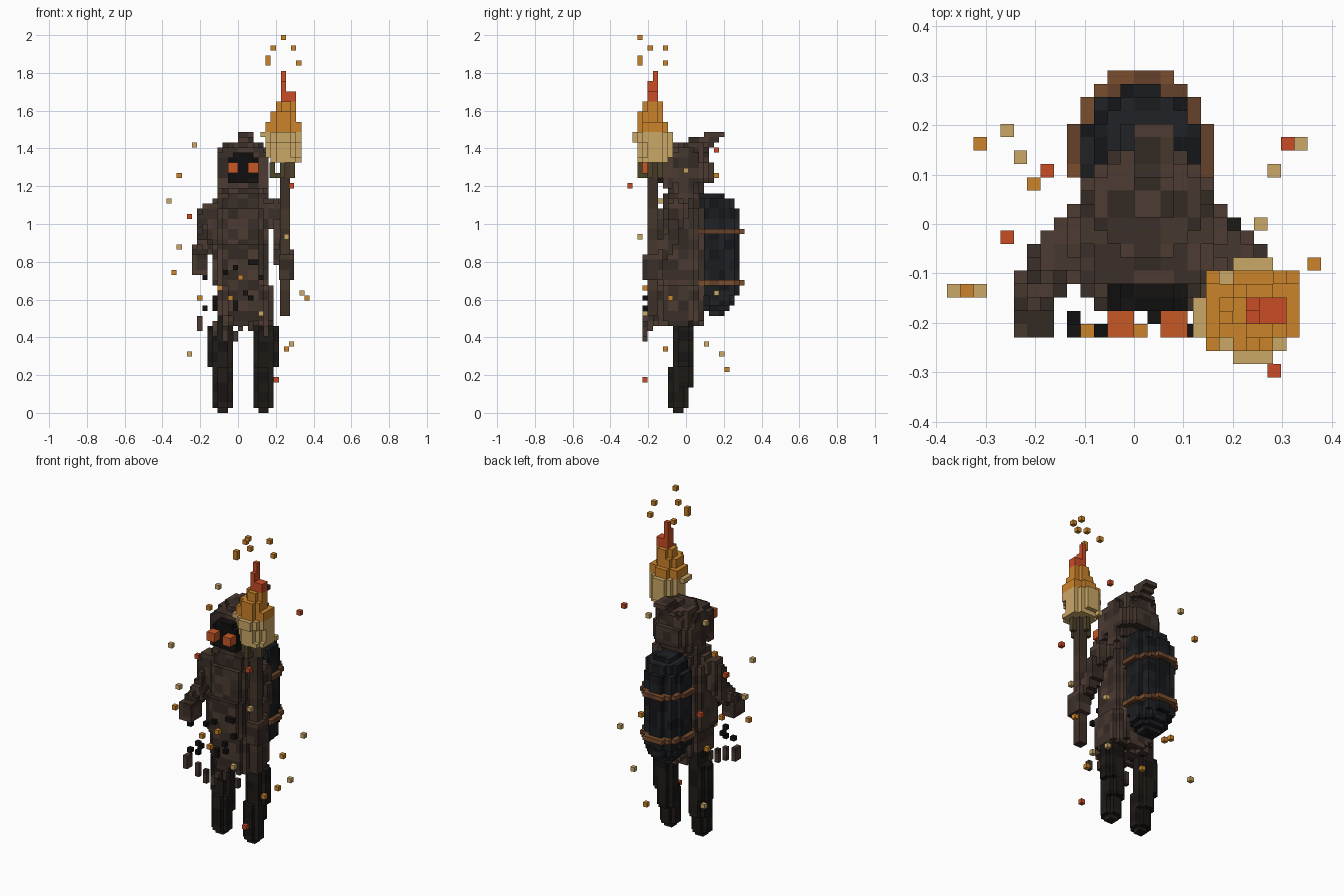
import bpy, bmesh, random
from mathutils import Vector

if "Cube" in bpy.data.objects:
    bpy.data.objects.remove(bpy.data.objects["Cube"])

V = 2 / 74                      # voxel edge length
random.seed(7)


def palette(name, hexes):
    mats = []
    for n, h in enumerate(hexes):
        m = bpy.data.materials.new(f"{name}_{n}")
        srgb = [int(h[i:i + 2], 16) / 255 for i in (0, 2, 4)]
        m.diffuse_color = [((c + 0.055) / 1.055) ** 2.4 for c in srgb] + [1]
        m.use_nodes = True
        m.node_tree.nodes["Principled BSDF"].inputs["Base Color"].default_value = m.diffuse_color
        mats.append(m)
    return mats


CLOTH = palette("cloth", ["3b2f2a", "46382f", "342923", "4d3b32"])
DARK = palette("dark", ["100f0f", "151312"])
LEG = palette("leg", ["171412", "1d1915", "211c18"])
PACK = palette("pack", ["1b1c1f", "202226", "151619"])
STRAP = palette("strap", ["7a4d2e", "65412a"])
WOOD = palette("wood", ["3d3028", "46372c"])
OLIVE = palette("olive", ["4c4428"])
CREAM = palette("cream", ["cba868"])
AMBER = palette("amber", ["cb832a"])
RED = palette("red", ["c84c26"])
EYE = palette("eye", ["c65826"])

DIRS = {(1, 0, 0): ((1, 0, 0), (1, 1, 0), (1, 1, 1), (1, 0, 1)),
        (-1, 0, 0): ((0, 0, 0), (0, 0, 1), (0, 1, 1), (0, 1, 0)),
        (0, 1, 0): ((0, 1, 0), (0, 1, 1), (1, 1, 1), (1, 1, 0)),
        (0, -1, 0): ((0, 0, 0), (1, 0, 0), (1, 0, 1), (0, 0, 1)),
        (0, 0, 1): ((0, 0, 1), (1, 0, 1), (1, 1, 1), (0, 1, 1)),
        (0, 0, -1): ((0, 0, 0), (0, 1, 0), (1, 1, 0), (1, 0, 0))}


def build(name, cells, mats, shift=0.0):
    """Mesh the outer faces of a set of voxels, with mottled colour patches."""
    bm, verts, tint = bmesh.new(), {}, {}
    for c in sorted(cells):
        patch = tuple(a // 2 for a in c)
        if patch not in tint:
            tint[patch] = random.randrange(len(mats))
        for d, corners in DIRS.items():
            if tuple(a + b for a, b in zip(c, d)) in cells:
                continue
            face = []
            for q in corners:
                p = tuple(a + b for a, b in zip(c, q))
                if p not in verts:
                    verts[p] = bm.verts.new(((p[0] + shift) * V, (p[1] - 11.5) * V, p[2] * V))
                face.append(verts[p])
            bm.faces.new(face).material_index = tint[patch]
    me = bpy.data.meshes.new(name)
    bm.to_mesh(me)
    bm.free()
    for m in mats:
        me.materials.append(m)
    bpy.context.collection.objects.link(bpy.data.objects.new(name, me))


def slab(k0, k1, i0, i1, j0, j1, power=3):
    """Stack of rounded-rectangle layers between voxel edges."""
    cx, cy, rx, ry = (i0 + i1) / 2, (j0 + j1) / 2, (i1 - i0) / 2, (j1 - j0) / 2
    return {(i, j, k) for k in range(k0, k1) for i in range(i0, i1) for j in range(j0, j1)
            if abs((i + .5 - cx) / rx) ** power + abs((j + .5 - cy) / ry) ** power <= 1}


def slabs(*rows):
    return set().union(*(slab(*r) for r in rows))


def limb(points, r):
    """Voxels within radius r of a path."""
    out = set()
    for a, b in zip(points, points[1:]):
        a, b = Vector(a), Vector(b)
        for s in range(25):
            p = a.lerp(b, s / 24)
            lo = [int(x - r) - 1 for x in p]
            out |= {(i, j, k) for i in range(lo[0], lo[0] + 7) for j in range(lo[1], lo[1] + 7)
                    for k in range(lo[2], lo[2] + 7)
                    if (Vector((i + .5, j + .5, k + .5)) - p).length <= r}
    return out


# legs, reaching up inside the coat
for side, x, w in (("left", -1, -1), ("right", 3, 1)):
    def span(a, b):
        return (x + a, x + b) if w > 0 else (x - b, x - a)
    build(side + "_leg", slabs((0, 1, *span(1, 3), 9, 11, 9), (1, 5, *span(0, 4), 8, 12, 2.3),
                               (5, 9, *span(0, 4), 8, 13, 2.3), (9, 17, *span(0, 5), 9, 13, 2.3),
                               (17, 20, *span(0, 3), 9, 13, 9)), LEG)

# coat with ragged hem
coat = slabs((17, 19, -3, 7, 5, 15, 2.5), (19, 25, -4, 7, 5, 15, 2.6), (25, 33, -5, 6, 5, 15, 2.6),
             (33, 40, -5, 6, 6, 15, 2.6), (40, 42, -5, 6, 7, 14, 2.6), (42, 43, -4, 6, 7, 14, 2.6))
coat |= slabs((38, 41, -7, 8, 8, 12, 4))
coat -= {c for c in coat if c[2] < 18 and (c[0] // 2 + c[1] // 2) % 3 == 0}
build("coat", coat, CLOTH)

# hood with swept-back tip
build("hood", slabs((43, 45, -4, 6, 8, 15, 2.3), (45, 49, -4, 6, 7, 17, 2.3), (49, 51, -4, 6, 7, 16, 2.3),
                    (51, 52, -4, 6, 7, 16, 2), (52, 53, -3, 5, 9, 17, 2),
                    (53, 54, 0, 3, 12, 18, 9), (54, 55, 0, 3, 15, 19, 9)), CLOTH)
build("hood_brim", slab(44, 52, -4, 6, 7, 9, 99) - slab(45, 51, -2, 4, 7, 9, 99)
      - slab(51, 52, -4, -3, 7, 9, 99) - slab(51, 52, 5, 6, 7, 9, 99), CLOTH)
build("face", slab(45, 50, -2, 4, 5, 8, 99) | slab(50, 51, -1, 3, 5, 8, 99), DARK)
for side, i in (("left", -2), ("right", 2)):
    build(side + "_eye", slab(47, 49, i, i + 2, 3, 5, 99), EYE)

# arms
build("left_arm", limb([(-6, 9.5, 39.5), (-6.5, 9, 34), (-7.3, 6, 30.5)], 1.75)
      | slab(27, 31, -9, -6, 3, 7, 3), CLOTH)
build("right_arm", limb([(7.5, 9.5, 40.5), (8.5, 8.5, 34), (9, 5.5, 30)], 1.7)
      | slab(26, 31, 8, 11, 3, 7, 3), CLOTH)

# back pack and its two straps
build("pack", slabs((19, 20, -1, 3, 16, 19), (20, 21, -2, 4, 15, 20, 2.3), (21, 23, -3, 5, 14, 21, 2.3),
                    (23, 40, -4, 5, 12, 22, 2), (40, 42, -3, 5, 13, 21, 2),
                    (42, 43, -1, 3, 14, 19)), PACK)
for name, k in (("lower_strap", 25), ("upper_strap", 35)):
    build(name, slab(k, k + 1, -5, 6, 11, 23, 2) - slab(k, k + 1, -4, 5, 12, 22, 2), STRAP)

# torch
build("torch_handle", slab(19, 49, 8, 10, 4, 6, 99), WOOD, .2)
cage = slab(46, 47, 6, 11, 4, 5, 99) | slab(46, 47, 8, 9, 2, 7, 99)
cage |= {(i, j, k) for i, j in ((6, 4), (10, 4), (8, 2), (8, 6)) for k in (46, 47, 48)}
build("torch_cage", cage, OLIVE, .2)
build("flame_base", slabs((49, 50, 6, 12, 2, 8, 2), (50, 53, 5, 12, 2, 9, 2),
                          (53, 55, 5, 12, 1, 9, 2), (54, 55, 4, 6, 3, 6, 9)), CREAM, .4)
build("flame_middle", slabs((55, 57, 5, 12, 2, 8, 2), (57, 59, 6, 11, 2, 7, 2),
                            (59, 61, 7, 11, 3, 7, 2)), AMBER, .4)
build("flame_tip", slabs((61, 63, 8, 11, 4, 6, 9), (63, 65, 8, 9, 4, 6, 9),
                         (65, 67, 8, 9, 5, 6, 9)), RED, .4)

# loose charms and tatters hanging in front of the coat
charms = {(random.randint(-7, 5), random.randint(3, 4), random.randint(20, 30)) for _ in range(15)}
build("charms", charms, DARK)
tatters = set()
for i in (-8, -5, -3, -1, 0, 2, 5):
    k = random.randint(14, 16)
    tatters |= slab(k, k + random.randint(1, 3), i, i + 1, 3, 3 + random.randint(1, 2), 99)
build("tatters", tatters, CLOTH)

# floating sparks around the figure, then those rising from the flame
SPARKS = {
    "cream": (CREAM, 0, {(-9, 16, 52), (-14, 6, 41), (-12, 6, 32), (-10, 18, 11), (9, 2, 34),
                         (9, 11, 47), (10, 15, 13), (4, 3, 19), (12, 17, 23)}),
    "amber": (AMBER, 0, {(-12, 17, 46), (-13, 6, 27), (-8, 14, 22), (13, 8, 22), (9, 7, 12),
                         (4, 19, 8), (0, 3, 26), (-4, 3, 24), (-2, 3, 22)}),
    "red": (RED, 0, {(-10, 10, 38), (10, 0, 44), (7, 3, 6), (11, 17, 51), (-7, 15, 30)}),
    "rising": (AMBER, .4, {(8, 2, 73), (6, 4, 71), (10, 7, 71), (5, 2, 69), (5, 7, 68), (5, 2, 68),
                           (11, 7, 68)}),
}
for name, (mats, shift, cells) in SPARKS.items():
    build(name + "_sparks", cells, mats, shift)
